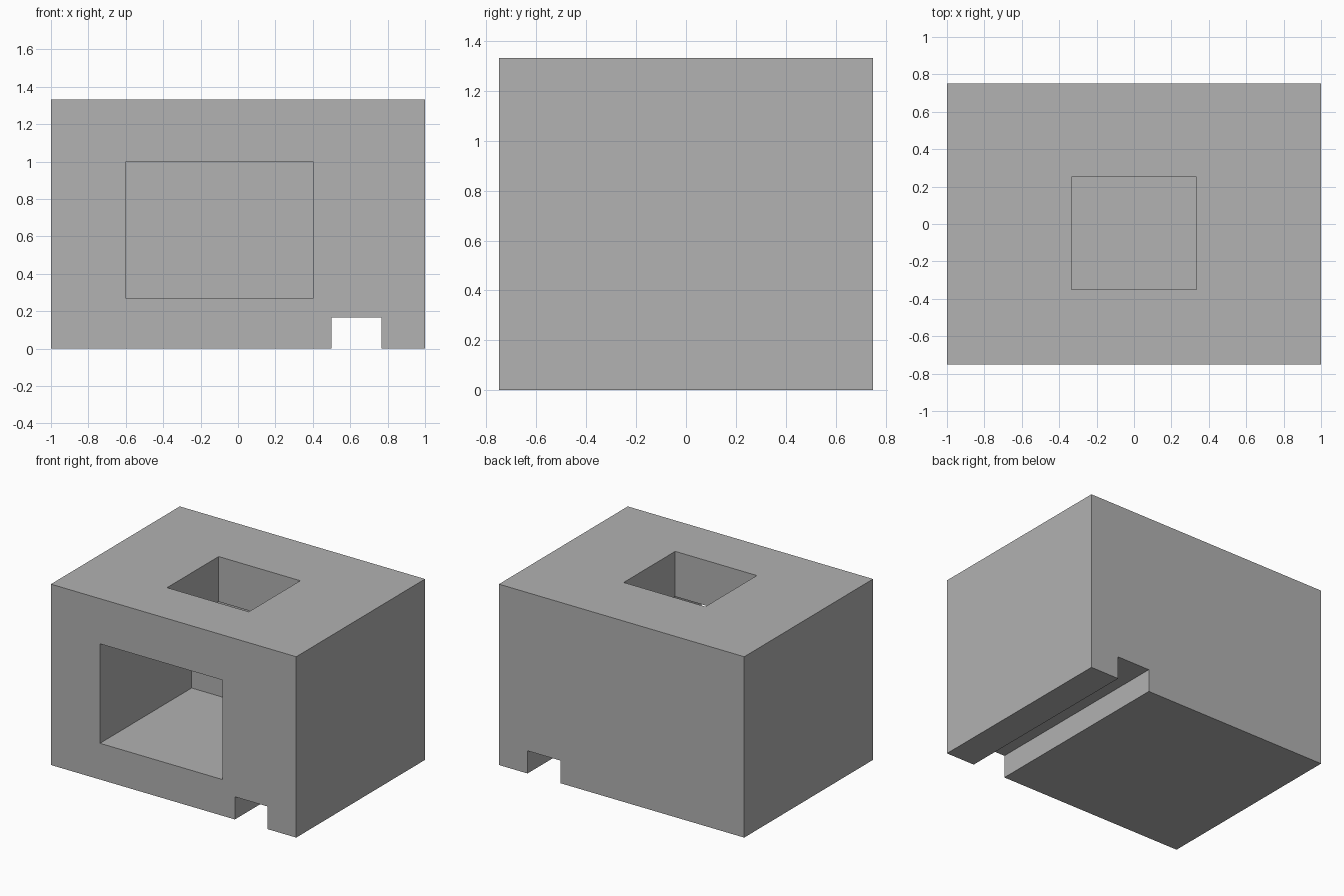
import bpy
from mathutils import Vector

default = bpy.data.objects.get("Cube")
if default:
    bpy.data.objects.remove(default, do_unlink=True)

# Single grey material
grey = bpy.data.materials.new("plain grey")
grey.use_nodes = True
colour = (0.445, 0.445, 0.445, 1)
grey.diffuse_color = colour
grey.node_tree.nodes["Principled BSDF"].inputs["Base Color"].default_value = colour


def box(name, low, high):
    """Box spanning two opposite corners."""
    low, high = Vector(low), Vector(high)
    bpy.ops.mesh.primitive_cube_add(size=1)
    obj = bpy.context.object
    obj.name = name
    size, middle = high - low, (low + high) / 2
    for v in obj.data.vertices:
        v.co = Vector(a * b for a, b in zip(v.co, size)) + middle
    obj.data.materials.append(grey)
    return obj


# Solid block
block = box("block", (-1, -0.75, 0), (1, 0.75, 1.333))

# Front pocket, top opening down into it, and groove along the underside
cutters = [
    box("pocket_cutter", (-0.6, -0.9, 0.267), (0.4, 0.317, 1)),
    box("top_opening_cutter", (-0.333, -0.35, 0.8), (0.333, 0.25, 1.5)),
    box("groove_cutter", (0.5, -0.9, -0.2), (0.767, 0.9, 0.167)),
]
for cutter in cutters:
    cut = block.modifiers.new(cutter.name, "BOOLEAN")
    cut.operation = "DIFFERENCE"
    cut.solver = "EXACT"
    cut.object = cutter

# Bake the cuts, then drop the cutters
bpy.context.view_layer.objects.active = block
for cutter in cutters:
    bpy.ops.object.modifier_apply(modifier=cutter.name)
    bpy.data.objects.remove(cutter, do_unlink=True)
